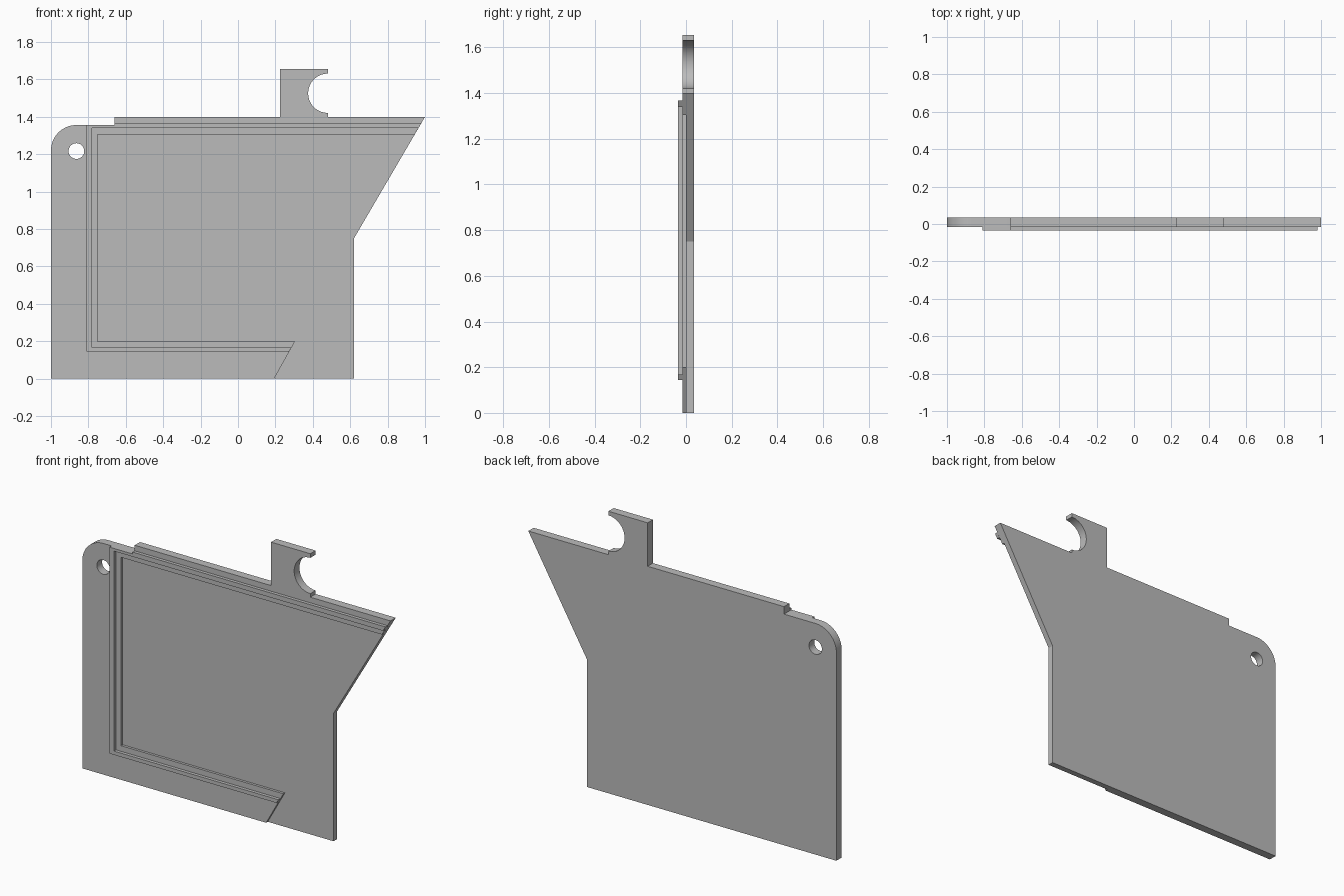
import bpy
import bmesh
from math import cos, sin, pi, radians

cube = bpy.data.objects.get("Cube")
if cube:
    bpy.data.objects.remove(cube, do_unlink=True)

grey = bpy.data.materials.new("plain grey")
grey.use_nodes = True
grey.diffuse_color = (0.5, 0.5, 0.5, 1)
grey.node_tree.nodes["Principled BSDF"].inputs["Base Color"].default_value = (0.5, 0.5, 0.5, 1)

# Layer depths, front to back
RIB_Y, FRAME_Y, PANEL_Y, BACK_Y = -0.034, -0.015, 0.0, 0.034


def arc(cx, cz, r, start, end, steps):
    """Points on an arc in the x-z plane, angles in degrees."""
    angles = [radians(start + (end - start) * i / steps) for i in range(steps + 1)]
    return [(cx + r * cos(a), cz + r * sin(a)) for a in angles]


def plate(name, loops, y_front, y_back):
    """Flat plate from an outline and optional hole loops."""
    bm = bmesh.new()
    for loop in loops:
        verts = [bm.verts.new((x, y_front, z)) for x, z in loop]
        for i, v in enumerate(verts):
            bm.edges.new((v, verts[i - 1]))
    bmesh.ops.triangle_fill(bm, use_beauty=True, use_dissolve=False, edges=bm.edges[:])
    result = bmesh.ops.extrude_face_region(bm, geom=bm.faces[:], use_keep_orig=True)
    moved = [g for g in result["geom"] if isinstance(g, bmesh.types.BMVert)]
    bmesh.ops.translate(bm, verts=moved, vec=(0, y_back - y_front, 0))
    bmesh.ops.recalc_face_normals(bm, faces=bm.faces[:])
    mesh = bpy.data.meshes.new(name)
    bm.to_mesh(mesh)
    bm.free()
    mesh.materials.append(grey)
    obj = bpy.data.objects.new(name, mesh)
    bpy.context.collection.objects.link(obj)
    bpy.ops.object.select_all(action='DESELECT')
    obj.select_set(True)
    bpy.context.view_layer.objects.active = obj
    bpy.ops.object.shade_smooth_by_angle(angle=radians(30))
    return obj


# Shared upper outline: rounded corner, step, hooked tab, pointed right end
upper = [(-1, 0)]
upper += arc(-0.864, 1.22, 0.136, 180, 90, 16)
upper += [(-0.66, 1.356), (-0.66, 1.4), (0.225, 1.4), (0.225, 1.655), (0.48, 1.655)]
upper += arc(0.48, 1.526, 0.105, 90, 270, 28)
upper += [(0.48, 1.4), (1, 1.4)]
hole = arc(-0.864, 1.217, 0.042, 0, 360, 32)[:-1]

# Full back panel
plate("back_panel", [upper + [(0.62, 0.75), (0.62, 0)], hole], PANEL_Y, BACK_Y)

# Raised border around the recess
recess = [(0.944, 1.305), (-0.75, 1.305), (-0.75, 0.2), (0.305, 0.2), (0.193, 0)]
plate("raised_border", [upper + recess, hole], FRAME_Y, PANEL_Y)

# Narrow rib following the border on three sides
rib = [(-0.81, 0.145), (-0.81, 1.356), (-0.66, 1.356), (-0.66, 1.367),
       (0.981, 1.367), (0.965, 1.34), (-0.78, 1.34), (-0.78, 0.167),
       (0.286, 0.167), (0.274, 0.145)]
plate("border_rib", [rib], RIB_Y, FRAME_Y)
